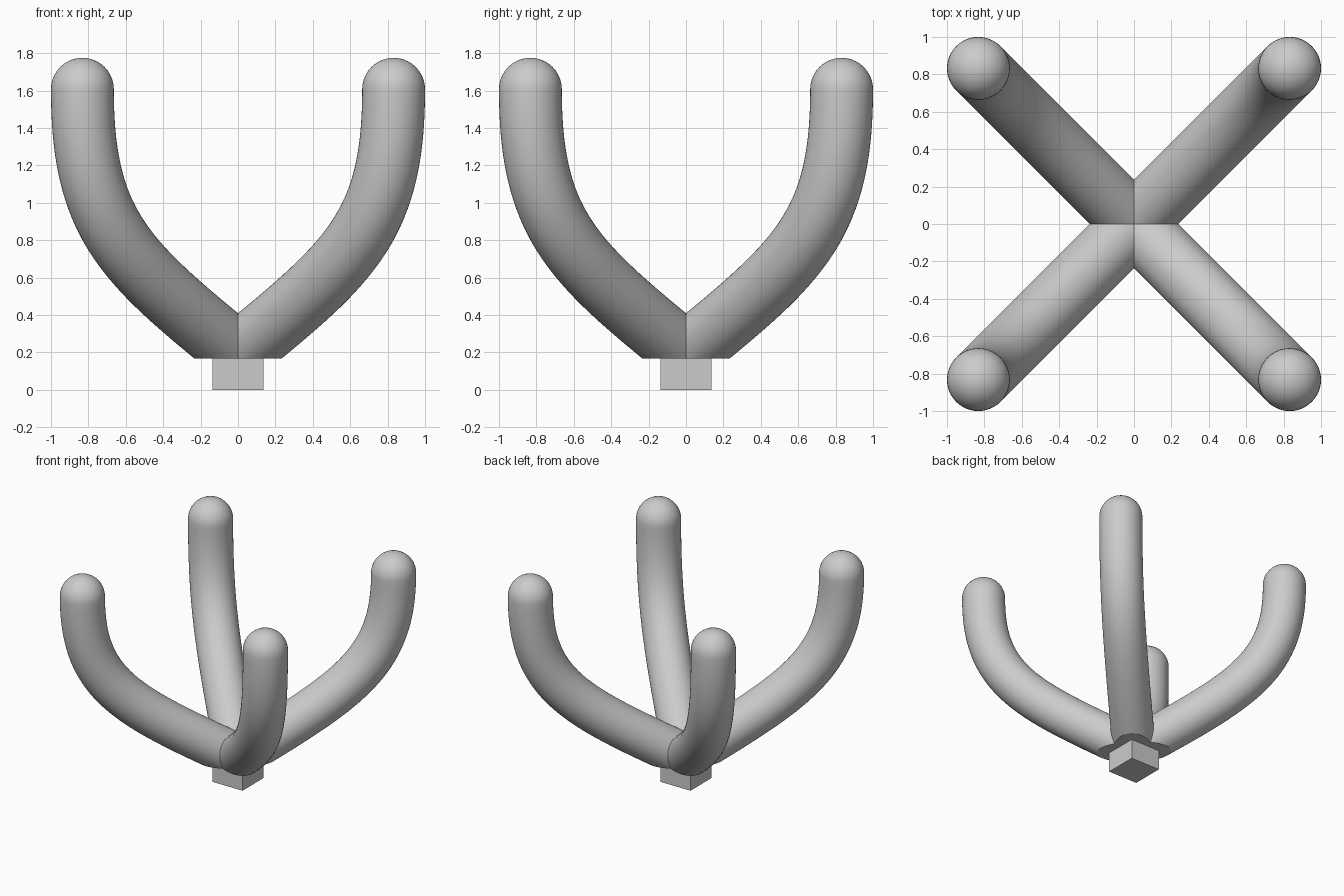
import bpy, bmesh, math
from mathutils import Vector, Matrix

if "Cube" in bpy.data.objects:
    bpy.data.objects.remove(bpy.data.objects["Cube"])

R, TIP, TIP_Z = 0.168, 0.832 * math.sqrt(2), 1.607
BASE_Z, BASE_W = 0.168, 0.137
SIDES, STEPS, CAP = 48, 36, 10

# Arm path in the (outward, up) plane
P = [Vector(p) for p in ((0, 0.193), (0.85, 0.683), (TIP, 0.877), (TIP, TIP_Z))]


def path(t):
    u = 1 - t
    pos = P[0]*u**3 + P[1]*3*u*u*t + P[2]*3*u*t*t + P[3]*t**3
    tan = (P[1]-P[0])*u*u + (P[2]-P[1])*2*u*t + (P[3]-P[2])*t*t
    return pos, tan.normalized()


def arm_rings():
    start, d = path(0)
    rings = [(start - d * 0.7, d, R)]
    rings += [(*path(i / STEPS), R) for i in range(STEPS + 1)]
    for i in range(1, CAP):                      # rounded tip
        a = math.pi / 2 * i / CAP
        rings.append((P[3] + Vector((0, R * math.sin(a))), Vector((0, 1)), R * math.cos(a)))
    return rings


def build_arm(name, angle):
    bm = bmesh.new()
    out = Vector((1, 1, 0)).normalized()
    side = Vector((-1, 1, 0)).normalized()
    up = Vector((0, 0, 1))
    loops = []
    for c, t, r in arm_rings():
        normal = out * -t.y + up * t.x
        centre = out * c.x + up * c.y
        loops.append([bm.verts.new(centre + side * (r * math.cos(a)) + normal * (r * math.sin(a)))
                      for a in (2 * math.pi * k / SIDES for k in range(SIDES))])
    for a, b in zip(loops, loops[1:]):
        for k in range(SIDES):
            n = (k + 1) % SIDES
            bm.faces.new((a[k], a[n], b[n], b[k]))
    top = bm.verts.new(out * TIP + up * (TIP_Z + R))
    for k in range(SIDES):
        bm.faces.new((loops[-1][k], loops[-1][(k + 1) % SIDES], top))
    bm.faces.new(loops[0][::-1])

    # Flat underside, then mitre against the neighbouring arms
    def trim(co, no):
        geom = bm.verts[:] + bm.edges[:] + bm.faces[:]
        return bmesh.ops.bisect_plane(bm, geom=geom, dist=1e-5, plane_co=co,
                                      plane_no=no, clear_inner=True)["geom_cut"]
    cut = trim((0, 0, BASE_Z), (0, 0, 1))
    bmesh.ops.holes_fill(bm, edges=[e for e in cut if isinstance(e, bmesh.types.BMEdge)], sides=0)
    trim((0, 0, 0), (1, 0, 0))
    trim((0, 0, 0), (0, 1, 0))
    bmesh.ops.recalc_face_normals(bm, faces=bm.faces)
    bm.transform(Matrix.Rotation(angle, 4, 'Z'))
    me = bpy.data.meshes.new(name)
    bm.to_mesh(me)
    bm.free()
    ob = bpy.data.objects.new(name, me)
    bpy.context.collection.objects.link(ob)
    bpy.ops.object.select_all(action='DESELECT')
    ob.select_set(True)
    bpy.context.view_layer.objects.active = ob
    bpy.ops.object.shade_smooth_by_angle(angle=math.radians(30))


# Four curved arms
for i, name in enumerate(("arm_back_right", "arm_back_left", "arm_front_left", "arm_front_right")):
    build_arm(name, i * math.pi / 2)

# Square foot
bpy.ops.mesh.primitive_cube_add(size=1, location=(0, 0, BASE_Z / 2))
foot = bpy.context.object
foot.name = "foot"
foot.scale = (2 * BASE_W, 2 * BASE_W, BASE_Z)
